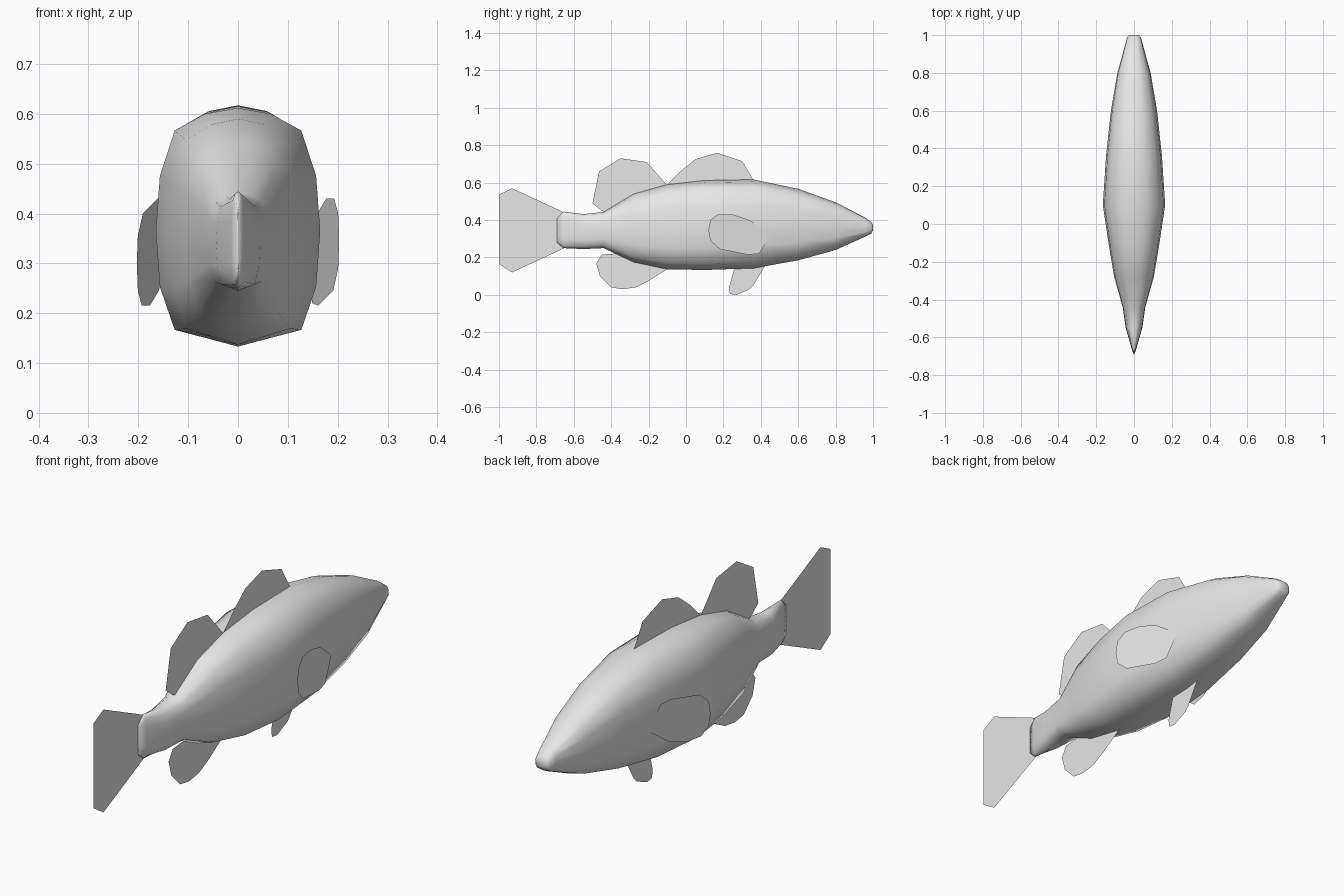
import bpy
import bmesh

cube = bpy.data.objects.get("Cube")
if cube:
    bpy.data.objects.remove(cube)

grey = bpy.data.materials.new("pale grey")
grey.use_nodes = True
COLOUR = (0.8, 0.8, 0.8, 1)
grey.diffuse_color = COLOUR
grey.node_tree.nodes["Principled BSDF"].inputs["Base Color"].default_value = COLOUR


def finish(name, bm):
    mesh = bpy.data.meshes.new(name)
    bm.to_mesh(mesh)
    bm.free()
    mesh.materials.append(grey)
    obj = bpy.data.objects.new(name, mesh)
    bpy.context.collection.objects.link(obj)
    return obj


def fin(name, outline, place=lambda y, z: (0, y, z)):
    """Flat sheet from a side outline of (y, z) points."""
    bm = bmesh.new()
    bm.faces.new([bm.verts.new(place(y, z)) for y, z in outline])
    bmesh.ops.triangulate(bm, faces=bm.faces[:])
    return finish(name, bm)


# Body: one half section, mirrored and lofted along the length
half = [(0, 1), (.4, .95), (.77, .81), (.95, .43), (1, -.03),
        (.95, -.5), (.77, -.86), (.38, -.93), (0, -1)]
section = half + [(-x, z) for x, z in half[-2:0:-1]]

# Stations: y, half width, bottom, top
stations = [
    (-.69, .002, .28, .41), (-.655, .014, .25, .445), (-.55, .044, .245, .432),
    (-.44, .06, .25, .443), (-.28, .105, .175, .54), (-.1, .135, .137, .59),
    (.1, .165, .133, .612), (.36, .148, .142, .617), (.6, .122, .185, .567),
    (.8, .088, .24, .495), (.96, .044, .312, .412), (.99, .036, .328, .39),
    (1, .026, .345, .375),
]
bm = bmesh.new()
rings = []
for y, width, low, high in stations:
    mid, tall = (low + high) / 2, (high - low) / 2
    rings.append([bm.verts.new((x * width, y, mid + z * tall)) for x, z in section])
count = len(section)
for a, b in zip(rings, rings[1:]):
    for i in range(count):
        j = (i + 1) % count
        bm.faces.new((a[i], a[j], b[j], b[i]))
bm.faces.new(rings[0])
bm.faces.new(rings[-1])
bmesh.ops.recalc_face_normals(bm, faces=bm.faces[:])
for face in bm.faces:
    face.smooth = True
finish("body", bm)

# Fins along the centre line
fin("front_dorsal_fin", [(-.1, .57), (-.1, .59), (-.03, .66), (.05, .725), (.165, .76),
                         (.3, .715), (.36, .615), (.1, .57)])
fin("rear_dorsal_fin", [(-.1, .585), (-.21, .71), (-.35, .73), (-.465, .66),
                        (-.5, .49), (-.45, .45), (-.4, .43), (-.2, .52)])
fin("tail_fin", [(-.65, .44), (-.93, .57), (-1, .535), (-.9, .345),
                 (-1, .165), (-.93, .12), (-.65, .25)])
fin("anal_fin", [(-.1, .137), (-.2, .075), (-.27, .04), (-.34, .03), (-.4, .04),
                 (-.46, .1), (-.48, .17), (-.45, .215), (-.39, .22), (-.3, .24)])
fin("pelvic_fin", [(.42, .15), (.36, .05), (.34, .03), (.27, 0), (.235, .005),
                   (.23, .04), (.255, .13), (.27, .16), (.4, .18)])

# Side fins: swept outward to the tail end, one turned over from the other
pectoral = [(.45, .32), (.34, .4), (.25, .43), (.17, .43), (.13, .4), (.12, .345),
            (.13, .29), (.18, .245), (.33, .215), (.39, .22), (.41, .25)]


def sweep(y):
    return .203 - .2 * (y - .12)


fin("left_pectoral_fin", pectoral, lambda y, z: (sweep(y), y, z))
fin("right_pectoral_fin", pectoral, lambda y, z: (-sweep(y), y, .645 - z))
